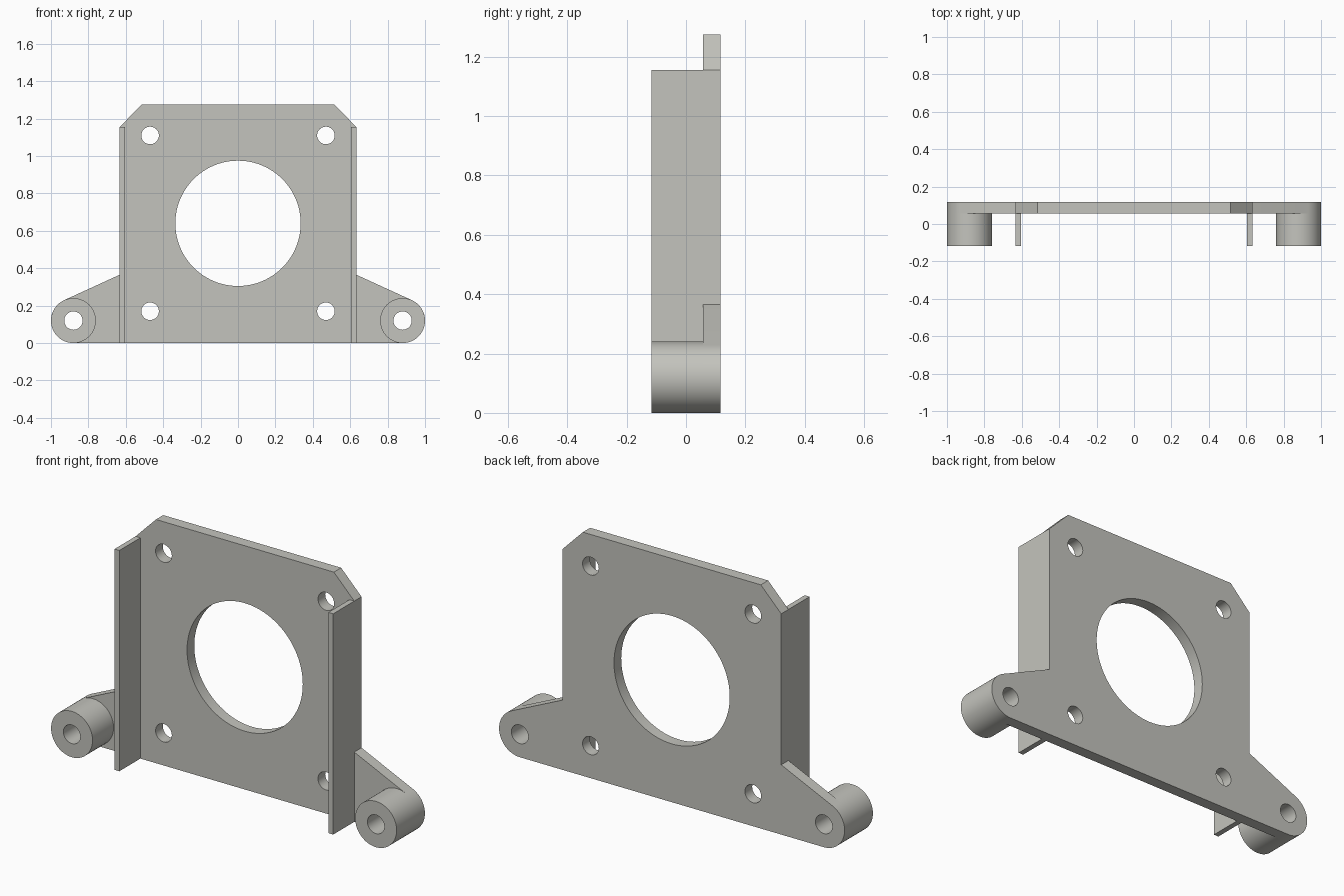
import bpy, bmesh, math

if "Cube" in bpy.data.objects:
    bpy.data.objects.remove(bpy.data.objects["Cube"])

grey = bpy.data.materials.new("warm light grey")
grey.diffuse_color = (0.55, 0.55, 0.51, 1)
grey.use_nodes = True
grey.node_tree.nodes["Principled BSDF"].inputs["Base Color"].default_value = grey.diffuse_color

FRONT, STEP, BACK = -0.117, 0.057, 0.117   # depths: front edge, plate front, plate back
EAR_X, EAR_Z, EAR_R, BORE = 0.88, 0.12, 0.12, 0.049
HALF_W, TOP = 0.633, 1.275


def arc(cx, cz, r, a0=0.0, a1=360.0, n=64):
    """Points on an arc; a full circle leaves out the repeated end point."""
    full = a1 - a0 >= 360
    count = n if full else n + 1
    angles = [math.radians(a0 + (a1 - a0) * i / n) for i in range(count)]
    return [(cx + r * math.cos(a), cz + r * math.sin(a)) for a in angles]


def slab(name, loops, y0, y1):
    """Extrude an outline with holes (x, z loops) from y0 to y1."""
    bm = bmesh.new()
    edges = []
    for loop in loops:
        vs = [bm.verts.new((x, y0, z)) for x, z in loop]
        edges += [bm.edges.new((v, vs[i - 1])) for i, v in enumerate(vs)]
    bmesh.ops.triangle_fill(bm, edges=edges, use_beauty=True)
    ext = bmesh.ops.extrude_face_region(bm, geom=bm.faces[:], use_keep_orig=True)
    verts = [g for g in ext["geom"] if isinstance(g, bmesh.types.BMVert)]
    bmesh.ops.translate(bm, verts=verts, vec=(0, y1 - y0, 0))
    bmesh.ops.recalc_face_normals(bm, faces=bm.faces[:])
    mesh = bpy.data.meshes.new(name)
    bm.to_mesh(mesh)
    bm.free()
    mesh.materials.append(grey)
    ob = bpy.data.objects.new(name, mesh)
    bpy.context.collection.objects.link(ob)
    bpy.ops.object.select_all(action='DESELECT')
    ob.select_set(True)
    bpy.context.view_layer.objects.active = ob
    bpy.ops.object.shade_smooth_by_angle(angle=math.radians(30))
    return ob


# Plate outline: right half from the bottom ear up to the chamfer, then mirrored
shoulder = 0.365
dx, dz = HALF_W - EAR_X, shoulder - EAR_Z
tangent = math.degrees(math.atan2(dz, dx) - math.acos(EAR_R / math.hypot(dx, dz)))
right = arc(EAR_X, EAR_Z, EAR_R, -90, tangent, 28)
right += [(HALF_W, shoulder), (HALF_W, 1.155), (0.515, TOP)]
outline = right + [(-x, z) for x, z in reversed(right)]

# Centre opening, four screw holes and two ear bores
holes = [arc(0, 0.64, 0.335, n=96)]
holes += [arc(sx * 0.47, z, 0.047, n=32) for sx in (-1, 1) for z in (0.17, 1.11)]
holes += [arc(sx * EAR_X, EAR_Z, BORE, n=32) for sx in (-1, 1)]
slab("mounting_plate", [outline] + holes, STEP, BACK)

for side, s in (("left", -1), ("right", 1)):
    # Hollow spacer in front of each ear
    slab(side + "_spacer", [arc(s * EAR_X, EAR_Z, EAR_R), arc(s * EAR_X, EAR_Z, BORE, n=32)],
         FRONT, STEP)
    # Thin side flange
    a, b = s * 0.605, s * HALF_W
    slab(side + "_flange", [[(a, 0), (b, 0), (b, 1.155), (a, 1.155)]], FRONT, STEP)
